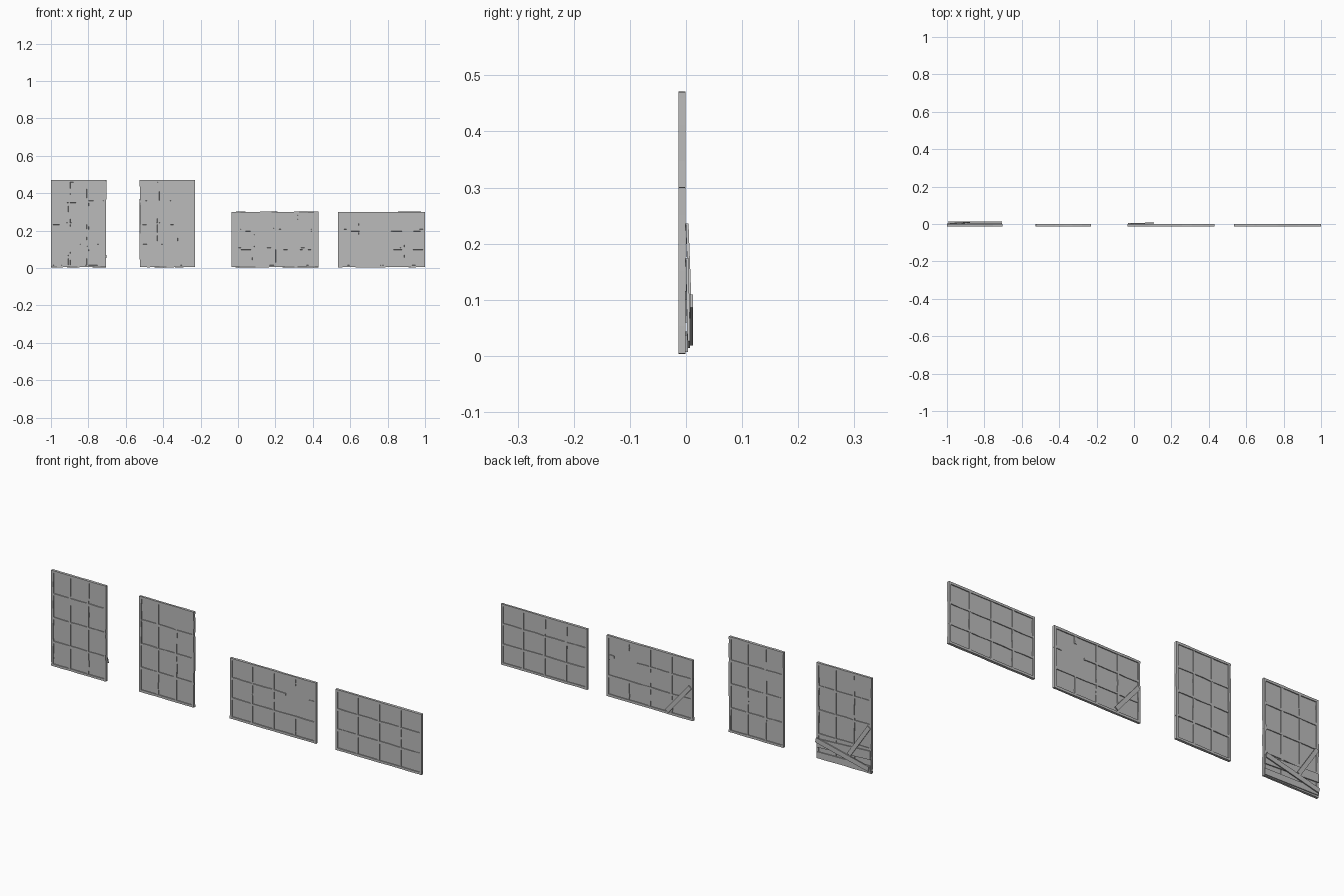
import bpy, bmesh, random
from mathutils import Vector

random.seed(4)
if "Cube" in bpy.data.objects:
    bpy.data.objects.remove(bpy.data.objects["Cube"], do_unlink=True)

grey = bpy.data.materials.new("weathered grey")
grey.use_nodes = True
grey.diffuse_color = (0.5, 0.5, 0.5, 1)
grey.node_tree.nodes["Principled BSDF"].inputs["Base Color"].default_value = (0.5, 0.5, 0.5, 1)

MID = -0.007      # depth of the frame's middle plane
BAR = 0.011       # width of the bars


def beam(bm, a, b, width, depth, steps=1, wobble=0.0):
    """Rectangular beam from a to b; its depth runs along y, its edges wobble."""
    a, b = Vector(a), Vector(b)
    along = (b - a).normalized()
    side = along.cross(Vector((0, 1, 0))).normalized() * width / 2
    deep = side.cross(along).normalized() * depth / 2
    rings = []
    for i in range(steps + 1):
        c = a.lerp(b, i / steps)
        ring = []
        for s, d in ((-1, -1), (1, -1), (1, 1), (-1, 1)):
            shift = side.normalized() * random.uniform(-wobble, wobble)
            ring.append(bm.verts.new(c + side * s + deep * d + shift))
        rings.append(ring)
    for r, q in zip(rings, rings[1:]):
        for k in range(4):
            n = (k + 1) % 4
            bm.faces.new((r[k], r[n], q[n], q[k]))
    bm.faces.new(rings[0][::-1])
    bm.faces.new(rings[-1])


def finish(bm, name):
    bmesh.ops.recalc_face_normals(bm, faces=bm.faces)
    mesh = bpy.data.meshes.new(name)
    bm.to_mesh(mesh)
    bm.free()
    mesh.materials.append(grey)
    obj = bpy.data.objects.new(name, mesh)
    bpy.context.collection.objects.link(obj)


def window(name, x0, x1, z1, cols, rows, broken=False):
    z0 = 0.004
    h = BAR / 2
    xs = [x0 + (x1 - x0) * i / cols for i in range(cols + 1)]
    zs = [z0 + (z1 - z0) * i / rows for i in range(rows + 1)]

    # Glass sheet
    bm = bmesh.new()
    beam(bm, (x0 + h, MID, (z0 + z1) / 2), (x1 - h, MID, (z0 + z1) / 2), z1 - z0 - BAR, 0.003)
    finish(bm, name + "_glass")

    # Outer frame
    bm = bmesh.new()
    for z in (z0 + h, z1 - h):
        beam(bm, (x0, MID, z), (x1, MID, z), BAR, 0.012, cols * 2, 0.001)
    for x in (x0 + h, x1 - h):
        beam(bm, (x, MID, z0), (x, MID, z1), BAR, 0.012, rows * 2, 0.001)
    finish(bm, name + "_frame")

    # Glazing bars, with a snapped crossing on the broken window
    bm = bmesh.new()
    for i, x in enumerate(xs[1:-1], 1):
        spans = [(z0, z1)]
        if broken and i == cols - 1:
            spans = [(z0, zs[1]), (z1 - 0.045, z1)]
        for a, b in spans:
            beam(bm, (x, MID, a), (x, MID, b), BAR, 0.010, rows * 2, 0.0015)
    for j, z in enumerate(zs[1:-1], 1):
        spans = [(x0, x1)]
        if broken and j == rows - 1:
            spans = [(x0, xs[2] + 0.068), (x1 - 0.04, x1)]
        for a, b in spans:
            beam(bm, (a, MID, z), (b, MID, z), BAR, 0.011, cols * 2, 0.0015)
    finish(bm, name + "_bars")


def plank(name, a, b, width, depth=0.005):
    bm = bmesh.new()
    beam(bm, a, b, width, depth)
    finish(bm, name)


window("tall_window_right", -1.0, -0.705, 0.47, 3, 4)
window("tall_window_left", -0.525, -0.23, 0.47, 3, 4)
window("wide_window_broken", -0.035, 0.43, 0.30, 4, 3, broken=True)
window("wide_window", 0.535, 1.0, 0.30, 4, 3)

# Planks nailed across the back
plank("lower_plank", (-0.707, 0.001, 0.022), (-0.997, 0.001, 0.028), 0.03)
plank("middle_plank", (-0.707, 0.002, 0.08), (-0.997, 0.002, 0.095), 0.042)
plank("crossing_plank", (-0.708, 0.010, 0.098), (-0.993, 0.010, 0.03), 0.024)
plank("steep_plank", (-0.885, 0.008, 0.072), (-0.990, 0.002, 0.23), 0.02)
plank("brace_plank", (0.10, 0.005, 0.02), (-0.024, 0.002, 0.168), 0.02)
